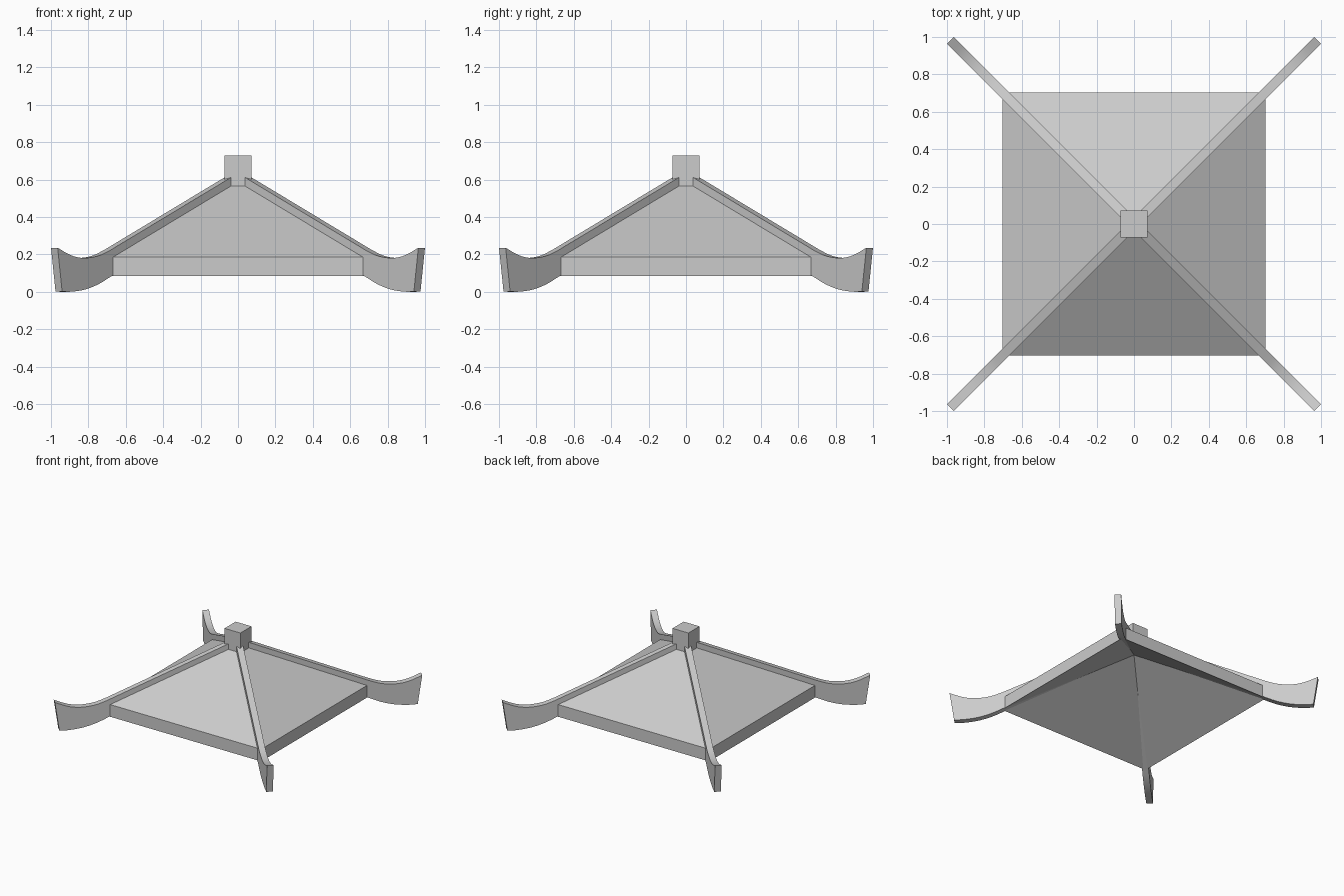
import bpy, bmesh, math
from mathutils import Matrix, Vector

cube = bpy.data.objects.get("Cube")
if cube:
    bpy.data.objects.remove(cube, do_unlink=True)

# Single stone grey
grey = bpy.data.materials.new("stone_grey")
grey.use_nodes = True
colour = (0.6, 0.6, 0.6, 1)
grey.diffuse_color = colour
grey.node_tree.nodes["Principled BSDF"].inputs["Base Color"].default_value = colour

HALF, APEX, THICK = 0.704, 0.61, 0.1      # roof half width, peak height, depth
SLOPE = 0.603                             # height lost per unit outwards
HIP_RISE, RIB_HALF = 0.035, 0.025         # rib height above the hip, half its width


def add_object(name, bm):
    bmesh.ops.recalc_face_normals(bm, faces=bm.faces)
    mesh = bpy.data.meshes.new(name)
    bm.to_mesh(mesh)
    bm.free()
    mesh.materials.append(grey)
    obj = bpy.data.objects.new(name, mesh)
    bpy.context.collection.objects.link(obj)
    return obj


# Roof: a pyramid shell with vertical eaves and a hollow underside
bm = bmesh.new()
layers = []
for drop in (0, THICK):
    eave = APEX - SLOPE * HALF - drop
    ring = [bm.verts.new((sx * HALF, sy * HALF, eave))
            for sx, sy in ((-1, -1), (1, -1), (1, 1), (-1, 1))]
    peak = bm.verts.new((0, 0, APEX - drop))
    for i in range(4):
        bm.faces.new((ring[i], ring[(i + 1) % 4], peak))
    layers.append(ring)
top, low = layers
for i in range(4):
    j = (i + 1) % 4
    bm.faces.new((top[i], low[i], low[j], top[j]))
add_object("roof", bm)


# Hip ribs: a side profile along the diagonal, with an upturned tip
def smooth_path(points, steps=4):
    pts = [Vector(p) for p in points]
    pts = [2 * pts[0] - pts[1]] + pts + [2 * pts[-1] - pts[-2]]
    path = []
    for a, b, c, d in zip(pts, pts[1:], pts[2:], pts[3:]):
        for k in range(steps):
            t = k / steps
            path.append(b + (c - a) * t / 2 + (2 * a - 5 * b + 4 * c - d) * t * t / 2
                        + (3 * b - a - 3 * c + d) * t ** 3 / 2)
    return path + [pts[-2]]


upper = [(0.7, 0.223), (0.76, 0.194), (0.82, 0.182), (0.87, 0.184), (0.92, 0.2), (0.982, 0.236)]
lower = [(0.69, 0.087), (0.76, 0.043), (0.835, 0.013), (0.91, 0.001), (0.958, 0.002)]
profile = ([Vector((0, APEX + HIP_RISE))] + smooth_path(upper)
           + smooth_path(lower)[::-1] + [Vector((0, APEX - THICK + 0.003))])

for name, turn in (("back_left", 45), ("back_right", 135),
                   ("front_right", 225), ("front_left", 315)):
    bm = bmesh.new()
    verts = [bm.verts.new((p.x * math.sqrt(2), -RIB_HALF, p.y)) for p in profile]
    side = bm.faces.new(verts)
    extruded = bmesh.ops.extrude_face_region(bm, geom=[side])["geom"]
    moved = [v for v in extruded if isinstance(v, bmesh.types.BMVert)]
    bmesh.ops.translate(bm, verts=moved, vec=(0, 2 * RIB_HALF, 0))
    bm.transform(Matrix.Rotation(math.radians(turn), 4, "Z"))
    rib = add_object(name + "_rib", bm)
    bpy.ops.object.select_all(action="DESELECT")
    rib.select_set(True)
    bpy.context.view_layer.objects.active = rib
    bpy.ops.object.shade_smooth_by_angle(angle=math.radians(30))

# Square cap block at the peak
bm = bmesh.new()
bmesh.ops.create_cube(bm, size=1)
bm.transform(Matrix.Translation((0, 0, 0.644)) @ Matrix.Diagonal((0.144, 0.144, 0.172, 1)))
add_object("peak_cap", bm)
